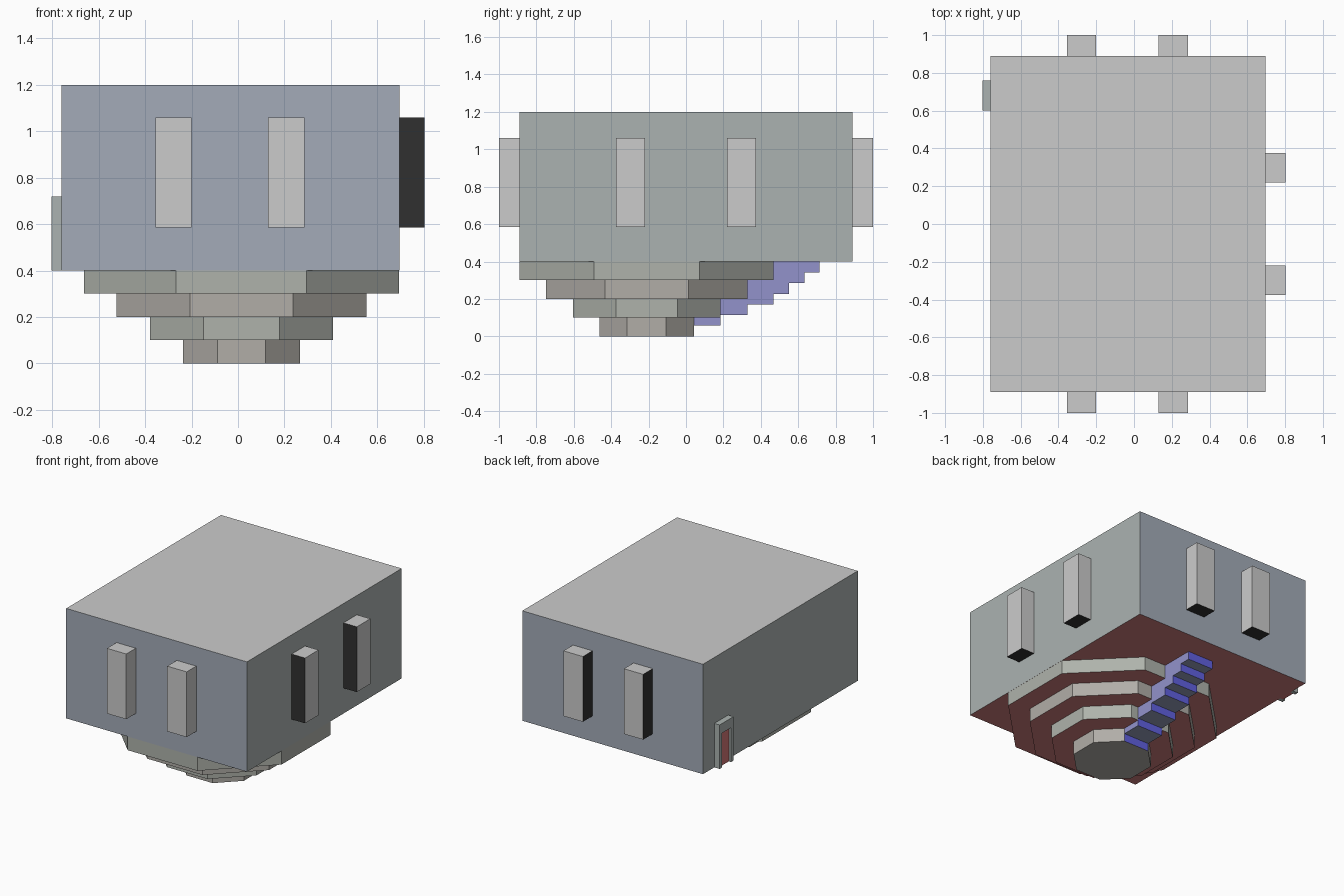
import bpy, bmesh, math

if "Cube" in bpy.data.objects:
    bpy.data.objects.remove(bpy.data.objects["Cube"])

def mat(name, r, g, b):
    m = bpy.data.materials.new(name)
    m.diffuse_color = (r, g, b, 1)
    m.use_nodes = True
    m.node_tree.nodes["Principled BSDF"].inputs["Base Color"].default_value = m.diffuse_color
    return m

BLUE_WALL = mat("blue_wall", .37, .41, .48)
GREEN_WALL = mat("green_wall", .41, .45, .44)
BROWN = mat("brown_stone", .44, .42, .39)
GREEN = mat("green_stone", .43, .45, .41)
RED = mat("red_floor", .6, .2, .2)
DOOR = mat("door_red", .65, .18, .18)
RISER = mat("stair_riser", .12, .12, .75)
TREAD = mat("stair_tread", .3, .34, .5)
SIDE = mat("stair_side", .29, .29, .6)
BLACK = mat("black", .03, .03, .03)
PALE = mat("pale_grey", .8, .8, .8)

def build(name, faces, mats=()):
    """faces: list of (points, material index)"""
    bm = bmesh.new()
    for pts, mi in faces:
        bm.faces.new([bm.verts.new(p) for p in pts]).material_index = mi
    bmesh.ops.remove_doubles(bm, verts=bm.verts, dist=1e-4)
    bmesh.ops.recalc_face_normals(bm, faces=bm.faces)
    me = bpy.data.meshes.new(name)
    bm.to_mesh(me)
    bm.free()
    for m in mats:
        me.materials.append(m)
    ob = bpy.data.objects.new(name, me)
    bpy.context.collection.objects.link(ob)
    return ob

def box_faces(x0, x1, y0, y1, z0, z1):
    """Order: -x, +x, -y, +y, bottom, top"""
    return [[(x0, y0, z0), (x0, y0, z1), (x0, y1, z1), (x0, y1, z0)],
            [(x1, y0, z0), (x1, y1, z0), (x1, y1, z1), (x1, y0, z1)],
            [(x0, y0, z0), (x1, y0, z0), (x1, y0, z1), (x0, y0, z1)],
            [(x0, y1, z0), (x0, y1, z1), (x1, y1, z1), (x1, y1, z0)],
            [(x0, y0, z0), (x0, y1, z0), (x1, y1, z0), (x1, y0, z0)],
            [(x0, y0, z1), (x1, y0, z1), (x1, y1, z1), (x0, y1, z1)]]

X0, X1, Y, Z0, Z1 = -.76, .695, .89, .4, 1.2
WZ0, WZ1 = .585, 1.06
WIN_X = [(-.355, -.2), (.13, .287)]
WIN_Y = [(-.375, -.22), (.22, .375)]

# Walls: grid of panels with the window cells left open
def wall(name, u0, u1, place, holes, m):
    us = sorted([u0, u1] + [u for h in holes for u in h])
    zs = [Z0, WZ0, WZ1, Z1]
    faces = []
    for i in range(len(us) - 1):
        for j in range(3):
            if j == 1 and (us[i], us[i + 1]) in holes:
                continue
            a, b, c, d = us[i], us[i + 1], zs[j], zs[j + 1]
            faces.append(([place(a, c), place(b, c), place(b, d), place(a, d)], 0))
    build(name, faces, [m])

wall("front_wall", X0, X1, lambda u, z: (u, -Y, z), WIN_X, BLUE_WALL)
wall("back_wall", X0, X1, lambda u, z: (u, Y, z), WIN_X, BLUE_WALL)
wall("right_wall", -Y, Y, lambda u, z: (X1, u, z), WIN_Y, GREEN_WALL)
wall("left_wall", -Y, Y, lambda u, z: (X0, u, z), [], GREEN_WALL)
build("ceiling", [([(X0, -Y, Z1), (X1, -Y, Z1), (X1, Y, Z1), (X0, Y, Z1)], 0)])

# Window alcoves: open towards the room, black sill and one black reveal
def window(name, bounds, open_side, black):
    faces = [(f, int(i in black)) for i, f in enumerate(box_faces(*bounds, WZ0, WZ1))
             if i != open_side]
    build(name, faces, [PALE, BLACK])

for a, b in WIN_X:
    window("front_window", (a, b, -1, -Y), 3, (0, 4))
    window("back_window", (a, b, Y, 1), 2, (0, 4))
for a, b in WIN_Y:
    window("right_window", (X1, .803, a, b), 0, (2, 4))

# Door with its frame
def block(name, bounds, m):
    build(name, [(f, 0) for f in box_faces(*bounds)], [m])

block("door_post", (-.803, X0, .6, .628, Z0, .65), GREEN_WALL)
block("door_post", (-.803, X0, .732, .76, Z0, .65), GREEN_WALL)
block("door_lintel", (-.803, X0, .6, .76, .65, .72), GREEN_WALL)
block("door", (-.785, X0, .628, .732, Z0, .65), DOOR)

# Stepped octagonal pit, cut through at the back by the stairs
CX, CY = .015, -.21
APOTHEMS = [.252, .395, .538, .679]
HALF = APOTHEMS[0] * math.tan(math.pi / 8)
SX0, SX1 = CX - HALF, CX + HALF

def octagon(a):
    """Open path from the right stair edge clockwise to the left stair edge"""
    r = a / math.cos(math.pi / 8)
    pts = [(CX + r * math.cos(t), CY + r * math.sin(t))
           for t in (math.radians(67.5 - 45 * k) for k in range(8))]
    if a > APOTHEMS[0]:
        pts = [(SX1, CY + a)] + pts + [(SX0, CY + a)]
    return pts

def at(pts, z):
    return [(x, y, z) for x, y in pts]

rings = [octagon(a) for a in APOTHEMS]
build("pit_bottom", [(at(rings[0], 0), 0)], [BROWN])
for i, ring in enumerate(rings):
    z = i * .1
    sides = [(at([p, q], z) + at([q, p], z + .1), 0) for p, q in zip(ring, ring[1:])]
    build(f"tier_{i + 1}_riser", sides, [BROWN if i % 2 == 0 else GREEN])
    if i < 3:
        build(f"tier_{i + 1}_tread", [(at(rings[i + 1] + ring[::-1], z + .1), 0)], [RED])

# Room floor around the pit
SY = .715
around = [(SX1, SY), (X1, SY), (X1, -Y), (X0, -Y), (X0, SY), (SX0, SY)]
build("floor", [(at(around + rings[3][::-1], Z0), 0),
                (at([(X0, SY), (SX0, SY), (SX1, SY), (X1, SY), (X1, Y), (X0, Y)], Z0), 0)], [RED])

# Stairs: riser, tread and the two channel sides for each step
edges = [CY + a for a in APOTHEMS] + [.552, .634, SY]
tops = [.1, .2, .3, .4, .4, .4]
faces, z = [], 0
for k in range(6):
    y0, y1, zn = edges[k], edges[k + 1], .058 + .0565 * k
    faces.append(([(SX0, y0, z), (SX1, y0, z), (SX1, y0, zn), (SX0, y0, zn)], 0))
    faces.append(([(SX0, y0, zn), (SX1, y0, zn), (SX1, y1, zn), (SX0, y1, zn)], 1))
    for x in (SX0, SX1):
        faces.append(([(x, y0, zn), (x, y1, zn), (x, y1, tops[k]), (x, y0, tops[k])], 2))
    z = zn
faces.append(([(SX0, SY, z), (SX1, SY, z), (SX1, SY, Z0), (SX0, SY, Z0)], 0))
build("stairs", faces, [RISER, TREAD, SIDE])
